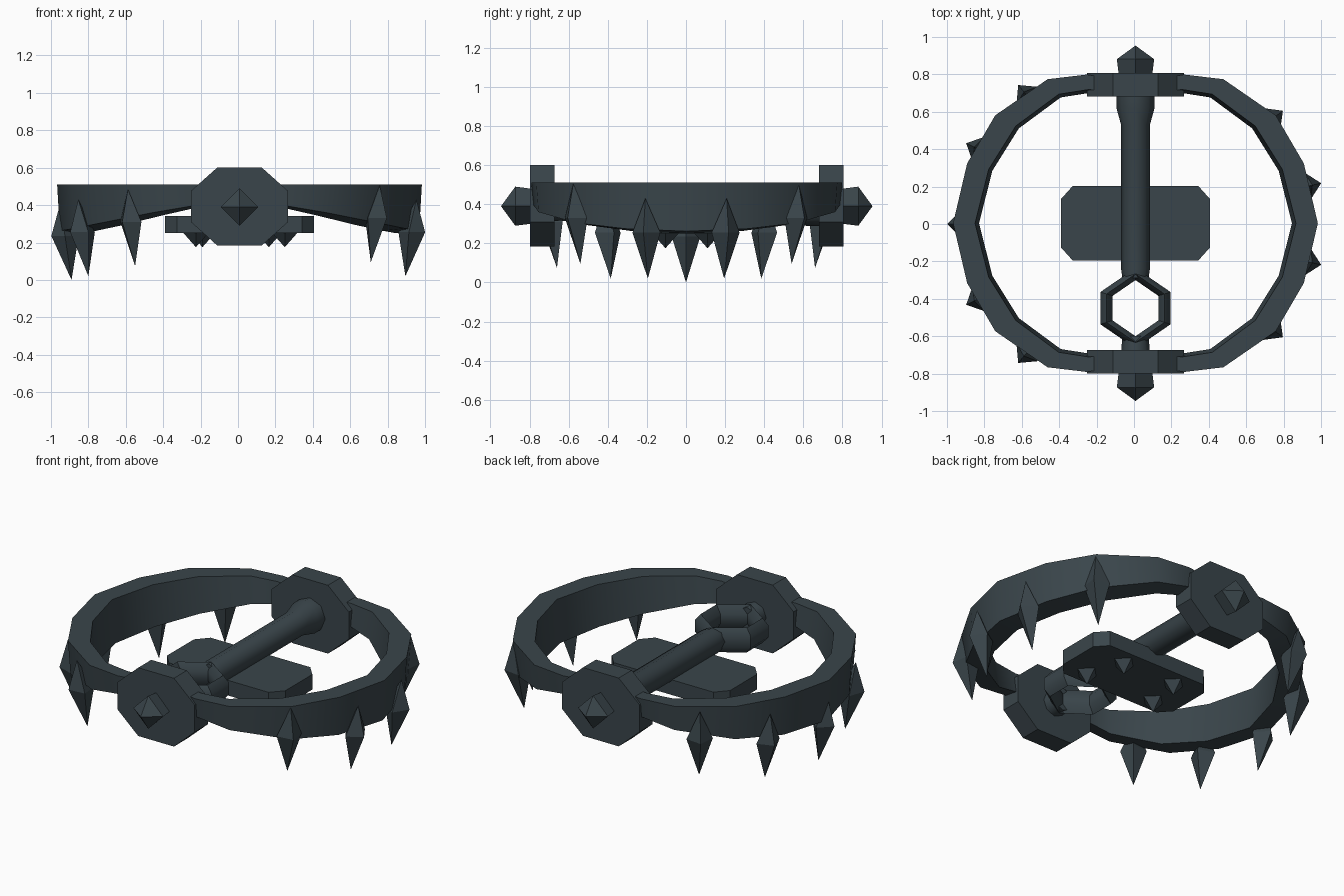
import bpy, bmesh, math
from mathutils import Vector

if "Cube" in bpy.data.objects:
    bpy.data.objects.remove(bpy.data.objects["Cube"])

CX, CY, AXIS_Z = 0.008, 0.004, 0.39

iron = bpy.data.materials.new("dark_iron")
iron.diffuse_color = (0.042, 0.060, 0.070, 1)
iron.use_nodes = True
iron.node_tree.nodes["Principled BSDF"].inputs["Base Color"].default_value = iron.diffuse_color


def finish(name, bm, smooth=None):
    bmesh.ops.recalc_face_normals(bm, faces=bm.faces)
    me = bpy.data.meshes.new(name)
    bm.to_mesh(me)
    bm.free()
    me.materials.append(iron)
    ob = bpy.data.objects.new(name, me)
    bpy.context.collection.objects.link(ob)
    if smooth:
        bpy.ops.object.select_all(action='DESELECT')
        ob.select_set(True)
        bpy.context.view_layer.objects.active = ob
        bpy.ops.object.shade_smooth_by_angle(angle=math.radians(smooth))
    return ob


def loft(name, rings, closed=False, smooth=None):
    """Skin a list of equal-length point rings; cap the ends unless closed."""
    bm = bmesh.new()
    vs = [[bm.verts.new(p) for p in r] for r in rings]
    n = len(vs[0])
    for i in range(len(vs) if closed else len(vs) - 1):
        a, b = vs[i], vs[(i + 1) % len(vs)]
        for k in range(n):
            bm.faces.new((a[k], a[(k + 1) % n], b[(k + 1) % n], b[k]))
    if not closed:
        bm.faces.new(vs[0])
        bm.faces.new(vs[-1])
    bmesh.ops.remove_doubles(bm, verts=bm.verts, dist=0.0005)
    return finish(name, bm, smooth)


def turned(name, profile, sides, smooth=None):
    """Round bar along y from (y, radius) pairs."""
    rings = [[(CX + r * math.cos(math.tau * k / sides), y,
               AXIS_Z + r * math.sin(math.tau * k / sides)) for k in range(sides)]
             for y, r in profile]
    return loft(name, rings, smooth=smooth)


def spike(name, top, mid, tip, out, r):
    """Four-sided double-ended spike with one corner facing outwards."""
    bm = bmesh.new()
    side = Vector((-out.y, out.x, 0))
    belt = [bm.verts.new(mid + d * r) for d in (out, side, -out, -side)]
    ends = bm.verts.new(top), bm.verts.new(tip)
    for k in range(4):
        for e in ends:
            bm.faces.new((belt[k], belt[(k + 1) % 4], e))
    return finish(name, bm)


# Jaws: outer xy, inner xy, lower edge height, from hub to the middle
half = [((0.20, 0.785), (0.20, 0.71), 0.405),
        ((0.26, 0.795), (0.25, 0.715), 0.395),
        ((0.47, 0.77), (0.41, 0.69), 0.36),
        ((0.75, 0.577), (0.64, 0.52), 0.305),
        ((0.90, 0.32), (0.785, 0.288), 0.275),
        ((0.975, 0.0), (0.858, 0.0), 0.262)]
stations = [(o, i, z, 1) for o, i, z in half] + [(o, i, z, -1) for o, i, z in half[-2::-1]]
for sx, label in ((1, "right"), (-1, "left")):
    rings = []
    for (ox, oy), (ix, iy), z, sy in stations:
        def P(x, y, h):
            return (CX + sx * x, CY + sy * y, h)
        rings.append([P(ox, oy, 0.51), P(ix, iy, 0.51),
                      P(ix * 0.975, iy * 0.975, z - 0.012), P(ox * 0.985, oy * 0.985, z)])
    loft("jaw_" + label, rings, smooth=30)

# Teeth on the jaws: tip x, y, z
teeth = [(-0.89, 0, 0)]
for s in (1, -1):
    teeth += [(-0.80, s * 0.385, 0.02), (-0.55, s * 0.66, 0.075),
              (0.895, s * 0.195, 0.02), (0.71, s * 0.54, 0.095)]
for n, (x, y, z) in enumerate(teeth):
    out = Vector((x, y, 0)).normalized()
    tip = Vector((x, y, z))
    up = Vector((0, 0, 1))
    spike(f"jaw_tooth_{n + 1}", tip + out * 0.06 + up * 0.41,
          tip + out * 0.035 + up * 0.235, tip, out, 0.073)

# Octagonal hubs and their pointed bolts
octagon = [(0.12, 0.60), (0.26, 0.475), (0.26, 0.31), (0.12, 0.185)]
octagon += [(-x, z) for x, z in reversed(octagon)]
for s, label in ((-1, "front"), (1, "back")):
    loft("hub_" + label, [[(CX + x, CY + s * y, z) for x, z in octagon] for y in (0.677, 0.802)])
    turned("bolt_" + label, [(CY + s * y, r) for y, r in
                             ((0.76, 0.088), (0.80, 0.09), (0.877, 0.1), (0.95, 0.0))], 4)

# Central rod with a flared back end, and the short front stem
turned("rod", [(-0.29, 0.07), (-0.24, 0.077), (0.53, 0.077), (0.62, 0.102), (0.72, 0.102)], 8, 50)
turned("rod_stem", [(-0.72, 0.08), (-0.66, 0.075), (-0.60, 0.07)], 8, 50)

# Six-sided eye in the rod
inner = [(0, 0.15), (0.122, 0.066), (0.122, -0.066), (0, -0.15), (-0.122, -0.066), (-0.122, 0.066)]
outer = [(0, 0.215), (0.188, 0.086), (0.188, -0.086), (0, -0.215), (-0.188, -0.086), (-0.188, 0.086)]
section = [(0, -0.03), (0, 0.03), (0.5, 0.075), (1, 0.035), (1, -0.035), (0.5, -0.075)]
loft("rod_eye", [[(CX + a[0] + (b[0] - a[0]) * t, -0.45 + a[1] + (b[1] - a[1]) * t, AXIS_Z + h)
                  for t, h in section] for a, b in zip(inner, outer)], closed=True, smooth=40)

# Trigger plate with cut corners
corner = [(0.398, 0.13), (0.335, 0.20)]
plate = (corner + [(-x, y) for x, y in reversed(corner)]
         + [(-x, -y) for x, y in corner] + [(x, -y) for x, y in reversed(corner)])
loft("trigger_plate", [[(CX + x, CY + y, z) for x, y in plate] for z in (0.25, 0.342)])

# Small studs beneath the plate
for n, (x, y) in enumerate([(0.25, -0.105), (0.165, 0.11), (-0.225, -0.105), (-0.19, 0.11)]):
    base = Vector((x, y, 0.252))
    spike(f"plate_stud_{n + 1}", base + Vector((0, 0, 0.02)), base,
          base - Vector((0, 0, 0.077)), Vector((1, 0, 0)), 0.068)
